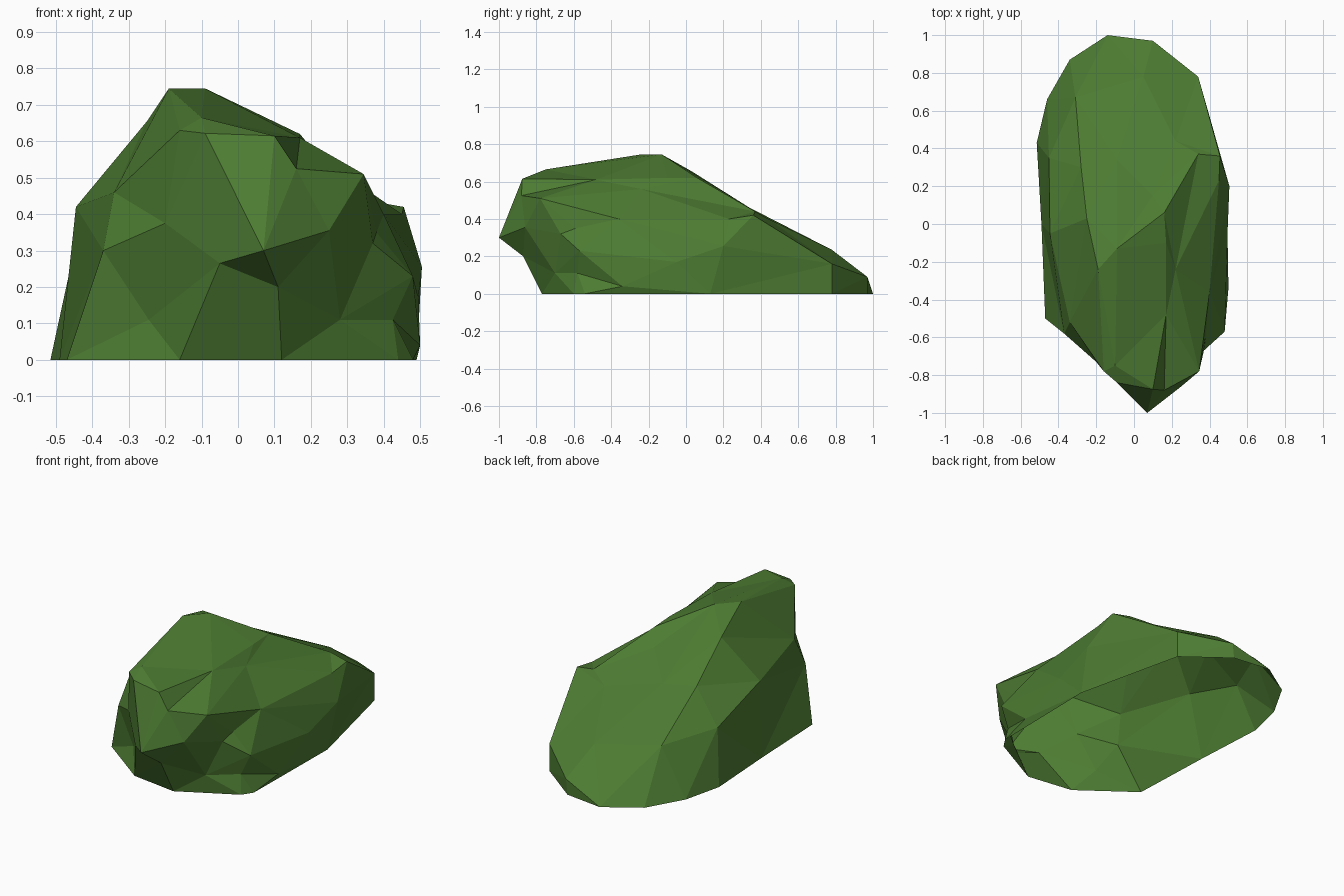
import bpy, bmesh
from mathutils import Vector

moss = bpy.data.materials.new("moss green")
moss.diffuse_color = (0.074, 0.2, 0.032, 1)

# Outline where the boulder meets the ground (x, y)
base = [(-.515, .43), (-.49, 0), (-.47, -.5), (-.16, -.73), (.12, -.77), (.44, -.6), (.48, -.54),
        (.49, .13), (.34, .78), (.09, .97), (-.14, 1), (-.34, .87), (-.46, .66)]

# Corners of the upper facets (x, y, z)
corners = [
    # crest and back slope
    (-.19, -.24, .745), (-.09, -.13, .745), (-.25, .03, .655), (-.28, .3, .48),
    (-.31, .67, .28), (.16, .06, .62), (.05, .78, .235), (.1, .97, .09),
    (.1, .15, .55), (.22, .44, .4), (-.09, .34, .46), (.34, .37, .44),
    # front face and nose
    (-.16, -.78, .63), (-.1, -.75, .665), (-.09, -.84, .622), (.1, -.875, .615),
    (.16, -.88, .525), (.07, -1, .3), (-.05, -.88, .265), (.11, -.87, .2),
    (.25, -.86, .355), (.345, -.78, .51), (.28, -.7, .11),
    # left shoulder and front left chip
    (-.445, -.05, .42), (-.45, .35, .3), (-.37, -.58, .3), (-.2, -.73, .375),
    (-.34, -.52, .46), (-.245, -.62, .11),
    # right flank with its hollow and corner notch
    (.17, -.48, .61), (.22, -.24, .56), (.17, -.1, .62), (.4, -.36, .4),
    (.37, -.67, .32), (.38, -.59, .35), (.48, -.57, .23), (.425, -.58, .11),
    (.5, -.34, .04), (.495, -.05, .17), (.505, .2, .255), (.45, .23, .4),
    (.455, .36, .42), (.34, .78, .16),
]

# Facets: wrap a hull around the corners spread on a sphere, which keeps hollows,
# then move every corner back to its true place
heart = Vector((0, -.05, .2))
spread = Vector((2, 1, 2))
bm = bmesh.new()
true_place = {}
for p in [(x, y, 0) for x, y in base] + corners:
    d = (Vector(p) - heart) * spread
    if p[2] == 0:                      # ground outline sits on one latitude
        d.z = 0
        d.normalize()
        d.z = -.6
    true_place[bm.verts.new(d.normalized())] = Vector(p)
bmesh.ops.convex_hull(bm, input=bm.verts[:])
for v, p in true_place.items():
    v.co = p

# Open underside
under = [f for f in bm.faces if all(v.co.z < .001 for v in f.verts)]
bmesh.ops.delete(bm, geom=under, context='FACES')

bmesh.ops.recalc_face_normals(bm, faces=bm.faces[:])
mesh = bpy.data.meshes.new("boulder")
bm.to_mesh(mesh)
bm.free()
mesh.materials.append(moss)
boulder = bpy.data.objects.new("boulder", mesh)
bpy.context.collection.objects.link(boulder)
